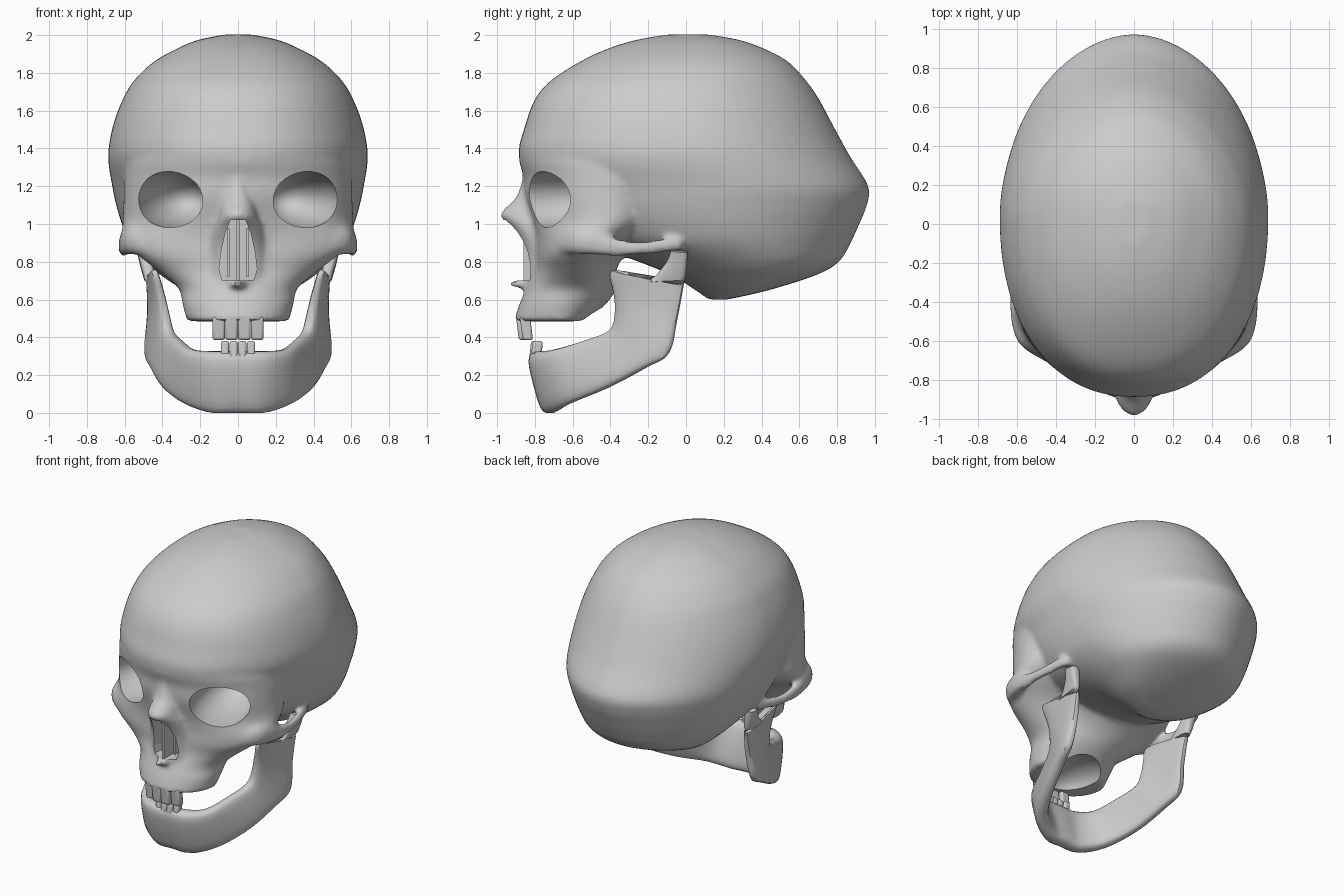
import bpy, bmesh, math
from mathutils import Vector, Matrix

if "Cube" in bpy.data.objects:
    bpy.data.objects.remove(bpy.data.objects["Cube"])


def make(name, bm):
    bmesh.ops.recalc_face_normals(bm, faces=bm.faces)
    me = bpy.data.meshes.new(name)
    bm.to_mesh(me)
    bm.free()
    ob = bpy.data.objects.new(name, me)
    bpy.context.collection.objects.link(ob)
    return ob


def smooth(ob, deg=40):
    bpy.ops.object.select_all(action='DESELECT')
    ob.select_set(True)
    bpy.context.view_layer.objects.active = ob
    bpy.ops.object.shade_smooth_by_angle(angle=math.radians(deg))


def dense(rows, k=4):
    # smooth in-between rows through the given ones
    out = []
    for i in range(len(rows) - 1):
        p0, p1, p2, p3 = rows[max(i - 1, 0)], rows[i], rows[i + 1], rows[min(i + 2, len(rows) - 1)]
        for j in range(k):
            t = j / k
            out.append(tuple(.5 * (2 * b + (c - a) * t + (2 * a - 5 * b + 4 * c - d) * t * t
                                   + (3 * b - a - 3 * c + d) * t ** 3)
                             for a, b, c, d in zip(p0, p1, p2, p3)))
    return out + [tuple(rows[-1])]


def loft(bm, rings):
    vs = [[bm.verts.new(p) for p in r] for r in rings]
    n = len(vs[0])
    for a, b in zip(vs, vs[1:]):
        for i in range(n):
            bm.faces.new((a[i], a[(i + 1) % n], b[(i + 1) % n], b[i]))
    bm.faces.new(vs[0])
    bm.faces.new(vs[-1])


def oval(n, power, power_up=None):
    out = []
    for i in range(n):
        c, s = math.cos(2 * math.pi * i / n), math.sin(2 * math.pi * i / n)
        e = 2 / (power_up if power_up and s > 0 else power)
        out.append((math.copysign(abs(c) ** e, c), math.copysign(abs(s) ** e, s)))
    return out


def level(z, front, back, w, shift=0.0, power=2.0, power_back=None):
    # horizontal cross-section with its widest point at mid + shift
    mid = (front + back) / 2 + shift
    return [(w * c, mid + s * ((back - mid) if s > 0 else (mid - front)), z)
            for c, s in oval(64, power, power_back)]


def upright(x, y, z, rx, rz):
    # vertical cross-section facing the front
    return [(x + rx * c, y, z + rz * s) for c, s in oval(16, 2.3)]


def block(bm, lo, hi):
    lo, hi = Vector(lo), Vector(hi)
    m = Matrix.Translation((lo + hi) / 2) @ Matrix.Diagonal((*(hi - lo), 1))
    return bmesh.ops.create_cube(bm, size=1, matrix=m)['verts']


skull = bmesh.new()

# braincase: height, front, back, half width
loft(skull, [level(*r, shift=.05, power=2.2, power_back=1.88) for r in dense((
    (2.003, -.10, .12, .07), (1.975, -.26, .28, .21), (1.93, -.41, .41, .32),
    (1.86, -.56, .54, .445), (1.76, -.715, .635, .55), (1.66, -.80, .705, .61),
    (1.52, -.852, .78, .662), (1.36, -.885, .868, .688), (1.2, -.80, .966, .666),
    (1.1, -.75, .958, .645), (1.0, -.66, .918, .615), (.9, -.52, .872, .57),
    (.8, -.25, .81, .49), (.73, -.08, .69, .41), (.65, .05, .44, .28), (.60, .12, .22, .1)))])

# face and upper jaw: height, front, back, half width, shift
loft(skull, [level(*r, power=2.0) for r in dense((
    (1.42, -.845, -.1, .52, .16), (1.35, -.885, -.1, .59, .14), (1.25, -.86, -.1, .605, .12),
    (1.15, -.855, -.1, .605, .10), (1.02, -.82, -.1, .61, .06), (.93, -.80, -.2, .61, 0),
    (.84, -.80, -.32, .535, -.02), (.75, -.805, -.37, .42, 0), (.66, -.845, -.37, .315, 0),
    (.58, -.88, -.42, .295, 0), (.485, -.912, -.52, .27, .05)), 3)])

# nose bridge and rim
loft(skull, [level(*r) for r in dense((
    (1.25, -.865, -.65, .05), (1.14, -.90, -.65, .085), (1.05, -.985, -.65, .10),
    (.98, -.925, -.65, .13), (.86, -.86, -.65, .15), (.70, -.845, -.65, .15)), 3)])
loft(skull, [upright(0, -.78, .68, .08, .04), upright(0, -.93, .685, .018, .014)])

# cheekbones and arches
for s in (1, -1):
    loft(skull, [upright(s * x, y, z, rx, rz) for x, y, z, rx, rz in dense((
        (.44, -.68, .89, .06, .05), (.53, -.61, .91, .06, .07), (.585, -.5, .905, .042, .07),
        (.605, -.36, .875, .028, .045), (.595, -.2, .875, .025, .035), (.55, -.02, .90, .03, .04)), 3)])

body = make("skull", skull)
rm = body.modifiers.new("fuse", 'REMESH')
rm.mode = 'VOXEL'
rm.voxel_size = .016
sm = body.modifiers.new("soften", 'SMOOTH')
sm.factor = .5
sm.iterations = 8

# cutters: eye sockets, nose opening, palate
cutters = []


def ball_cutter(name, loc, radii, turn=0):
    bm = bmesh.new()
    m = Matrix.Translation(loc) @ Matrix.Rotation(turn, 4, 'Z') @ Matrix.Diagonal((*radii, 1))
    bmesh.ops.create_uvsphere(bm, u_segments=24, v_segments=16, radius=1, matrix=m)
    cutters.append(make(name, bm))


for s in (1, -1):
    ball_cutter("socket_cutter", (s * .35, -.70, 1.13), (.195, .40, .15), s * .25)
ball_cutter("palate_cutter", (0, -.58, .46), (.17, .25, .12))
half = [(.04, 1.02), (.068, .95), (.09, .85), (.10, .76), (.085, .705), (.03, .70)]
outline = half + [(-x, z) for x, z in reversed(half)]
bm = bmesh.new()
loft(bm, [[(x, y, z) for x, z in outline] for y in (-1.1, -.62)])
cutters.append(make("nose_cutter", bm))
for c in cutters:
    c.hide_render = True
    b = body.modifiers.new("cut", 'BOOLEAN')
    b.operation = 'DIFFERENCE'
    b.solver = 'EXACT'
    b.object = c
bpy.context.view_layer.update()
body.data = bpy.data.meshes.new_from_object(body.evaluated_get(bpy.context.evaluated_depsgraph_get()))
body.modifiers.clear()
for c in cutters:
    bpy.data.objects.remove(c)
smooth(body)

# plates inside the nose
bm = bmesh.new()
block(bm, (-.009, -.86, .69), (.009, -.6, 1.03))
for s in (1, -1):
    block(bm, (s * .05 - .006, -.80, .72), (s * .05 + .006, -.6, .98))
make("nasal_plates", bm)

# lower jaw: outer/lower edge point, inner/upper edge point, half thickness
side = [(.12, -.70, 0, .14, -.785, .325, .055), (.27, -.61, .05, .245, -.70, .335, .046),
        (.38, -.42, .13, .31, -.53, .385, .042), (.445, -.22, .235, .36, -.40, .44, .042),
        (.475, -.09, .315, .385, -.375, .54, .038), (.46, -.045, .5, .41, -.385, .64, .033),
        (.465, -.015, .66, .445, -.395, .755, .026), (.475, -.005, .71, .46, -.21, .70, .026),
        (.49, .005, .78, .48, -.11, .79, .032), (.50, .01, .855, .50, -.08, .86, .035)]
flip = lambda r: (-r[0], r[1], r[2], -r[3], *r[4:])
path = dense([flip(r) for r in reversed(side)] + [(0, -.71, .003, 0, -.795, .325, .058)] + side)
pairs = [(Vector(r[:3]), Vector(r[3:6]), r[6]) for r in path]
mids = [(a + b) / 2 for a, b, t in pairs]
rings = []
for i, (a, b, t) in enumerate(pairs):
    along = mids[min(i + 1, len(mids) - 1)] - mids[max(i - 1, 0)]
    across = (b - a).cross(along).normalized()
    rings.append([mids[i] + (b - a) / 2 * c + across * t * s for c, s in oval(20, 3.4)])
bm = bmesh.new()
loft(bm, rings)
for v in bm.verts:
    v.co.z = max(v.co.z, 0)
smooth(make("lower_jaw", bm), 45)


# front teeth
def teeth(name, spots, lo, hi, y, lean):
    bm = bmesh.new()
    for x, w, back in spots:
        for s in (1, -1):
            vs = block(bm, (s * x - w, y + back, lo), (s * x + w, y + back + .055, hi))
            for v in vs:
                v.co.y += lean * (v.co.z - lo) / (hi - lo)
    ob = make(name, bm)
    bv = ob.modifiers.new("round", 'BEVEL')
    bv.width = .012
    bv.segments = 2
    smooth(ob)


teeth("upper_teeth", ((.034, .033, 0), (.102, .033, .02)), .385, .51, -.885, -.015)
teeth("lower_teeth", ((.023, .022, 0), (.069, .022, .008)), .29, .38, -.83, .01)
